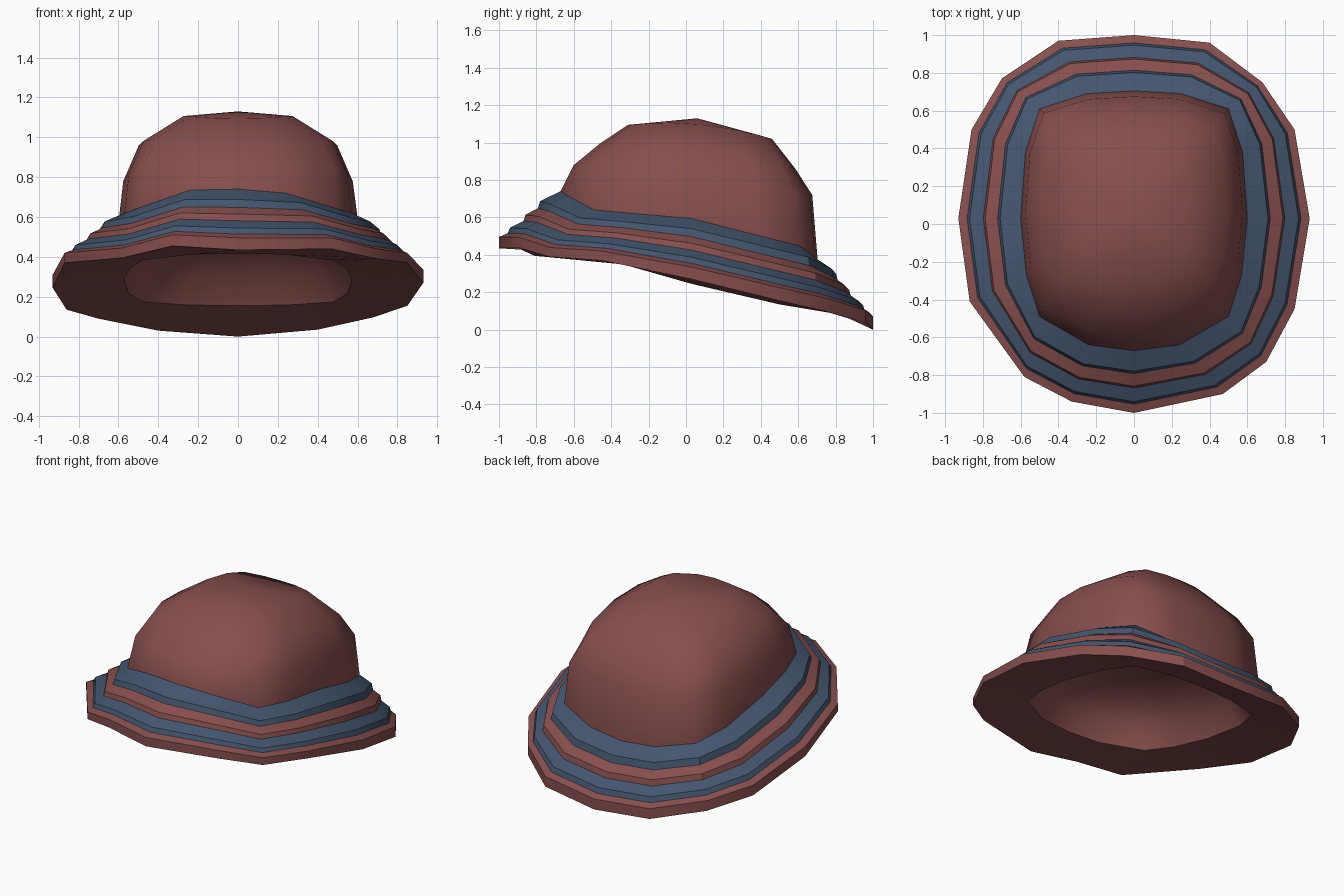
import bpy, bmesh, math

if "Cube" in bpy.data.objects:
    bpy.data.objects.remove(bpy.data.objects["Cube"])

def material(name, rgb):
    m = bpy.data.materials.new(name)
    m.diffuse_color = (*rgb, 1)
    m.use_nodes = True
    m.node_tree.nodes["Principled BSDF"].inputs["Base Color"].default_value = m.diffuse_color
    return m

RED = material("dusty red", (0.24, 0.078, 0.075))
BLUE = material("slate blue", (0.057, 0.092, 0.156))

# Sixteen-sided plan: outer brim edge with underside height, starting at the front
OUTER = [(0, -1, .435), (.47, -.90, .44), (.70, -.73, .39), (.85, -.45, .37),
         (.93, .03, .27), (.85, .5, .155), (.68, .75, .097), (.4, .96, .035),
         (0, 1, 0), (-.4, .97, .03), (-.70, .77, .09), (-.86, .5, .135),
         (-.93, .03, .245), (-.87, -.41, .37), (-.58, -.81, .395), (-.33, -.94, .455)]

# Half of the crown plan with the rise of the brim at each corner, then mirrored
HALF = [(0, -.67, .305), (.24, -.64, .28), (.5, -.49, .25), (.57, -.27, .25),
        (.6, .03, .325), (.575, .38, .35), (.5, .61, .35), (.25, .69, .35), (0, .705, .36)]
INNER = HALF + [(-x, y, h) for x, y, h in HALF[-2:0:-1]]
N = len(OUTER)


def brim_ring(t, h):
    """Ring t of the way from brim edge to crown, h of the way up its rise."""
    return [(a[0] + (b[0] - a[0]) * t, a[1] + (b[1] - a[1]) * t, a[2] + b[2] * h)
            for a, b in zip(OUTER, INNER)]


def crown_ring(sx, yf, yb, zf, zs, zb):
    """Crown plan scaled to a width and front/back limits, height curved along y."""
    ring = []
    for x, y, _ in INNER:
        u = (y + .67) / 1.375
        z = zf * (1 - u) * (1 - 2 * u) + zs * 4 * u * (1 - u) + zb * u * (2 * u - 1)
        ring.append((x * sx, yf + (yb - yf) * u, z))
    return ring


def lining_ring(s, rise):
    """Crown plan scaled by s on the tilted plane of the opening, lifted by rise."""
    return [(x * s, y * s, .29 - .2 * y * s + rise) for x, y, _ in INNER]


def loft(name, rings, colours, apex=None, angle=30, flip=False):
    """Skin consecutive rings; one colour index per strip, optional closing point."""
    bm = bmesh.new()
    loops = [[bm.verts.new(p) for p in r] for r in rings]
    for k in range(len(loops) - 1):
        a, b = loops[k], loops[k + 1]
        for i in range(N):
            j = (i + 1) % N
            f = bm.faces.new((a[i], a[j], b[j], b[i]))
            f.material_index = colours[k]
    if apex:
        top = bm.verts.new(apex)
        for i in range(N):
            bm.faces.new((loops[-1][i], loops[-1][(i + 1) % N], top))
    if flip:
        bmesh.ops.reverse_faces(bm, faces=bm.faces[:])
    me = bpy.data.meshes.new(name)
    bm.to_mesh(me)
    bm.free()
    me.materials.append(RED)
    me.materials.append(BLUE)
    ob = bpy.data.objects.new(name, me)
    bpy.context.collection.objects.link(ob)
    bpy.ops.object.select_all(action='DESELECT')
    ob.select_set(True)
    bpy.context.view_layer.objects.active = ob
    bpy.ops.object.shade_smooth_by_angle(angle=math.radians(angle))


# Brim: underside, red edge, then stepped blue, red and blue bands up to the crown
hole = lining_ring(.955, 0)
steps = [(0, 0), (0, .2), (.14, .26), (.18, .36), (.40, .48),
         (.43, .59), (.63, .70), (.67, .83), (1, 1.0), (1.04, .9)]
loft("brim", [hole] + [brim_ring(t, h) for t, h in steps],
     [0, 0, 0, 1, 1, 0, 0, 1, 1, 1])

# Crown dome
dome = [(.96, -.60, .675, .88, .78, .72),
        (.83, -.46, .585, .995, .96, .86),
        (.48, -.31, .46, 1.095, 1.098, 1.02)]
loft("crown", [brim_ring(1, .85), brim_ring(1, 1.0)] + [crown_ring(*d) for d in dome],
     [0] * 4, apex=(0, .06, 1.13), angle=80)

# Shallow lining inside the crown, facing the opening
lining = [lining_ring(.86, .14), lining_ring(.66, .25), lining_ring(.36, .32)]
loft("crown_lining", [hole] + lining, [0] * 3, apex=(0, 0, .63), angle=60, flip=True)
